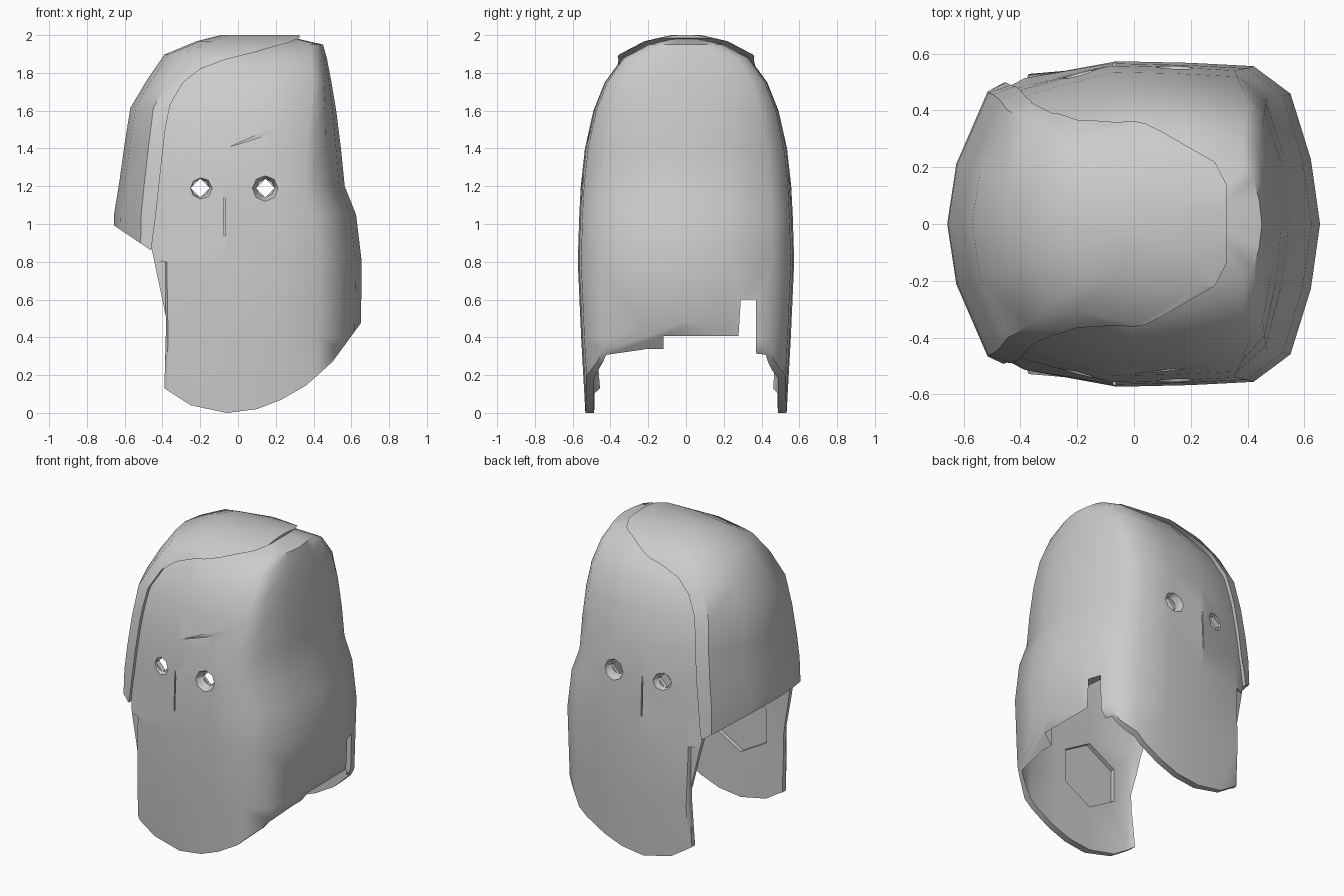
import bpy, bmesh, math
from mathutils import Matrix

if "Cube" in bpy.data.objects:
    bpy.data.objects.remove(bpy.data.objects["Cube"])

grey = bpy.data.materials.new("plain grey")
grey.use_nodes = True
grey.diffuse_color = (0.6, 0.6, 0.6, 1)
grey.node_tree.nodes["Principled BSDF"].inputs["Base Color"].default_value = (0.6, 0.6, 0.6, 1)

# Half of the rounded plan outline, from +x round to -x
PLAN = [(1, 0), (.95, .4), (.84, .8), (.64, .97), (.3, .99), (-.1, 1),
        (-.6, .95), (-.78, .79), (-.95, .36), (-1, 0)]
# Height, left x, right x, half depth
LEVELS = [(-.05, -.6, .64, .53), (.4, -.64, .65, .555), (.8, -.645, .655, .573),
          (1.05, -.635, .625, .565), (1.2, -.61, .565, .557), (1.4, -.582, .545, .535),
          (1.6, -.55, .52, .49), (1.75, -.46, .495, .43), (1.88, -.37, .47, .335),
          (1.95, -.2, .45, .2), (1.982, -.07, .31, .06)]


def ramp(value, start, end):
    return max(0.0, min(1.0, (value - start) / (end - start)))


def plan_at(z):
    """Plan outline at a height: squarer right shoulder, hollowed left temple."""
    points = []
    for u, v in PLAN:
        if u > .5:
            u += (1 - u) * .45 * ramp(z, 1.3, 1.75)
        elif u == -.6:
            v -= .09 * ramp(z, .5, 1.0)
        points.append((u, v))
    return points + [(u, -v) for u, v in points[-2:0:-1]]


def finish(name, bm):
    bmesh.ops.recalc_face_normals(bm, faces=bm.faces)
    mesh = bpy.data.meshes.new(name)
    bm.to_mesh(mesh)
    bm.free()
    ob = bpy.data.objects.new(name, mesh)
    bpy.context.collection.objects.link(ob)
    mesh.materials.append(grey)
    return ob


def dome(name, grow=0.0, lift=0.0, x_limit=9.0, y_limit=9.0):
    """Closed loft through the levels, grown or shrunk sideways."""
    bm = bmesh.new()
    rings = []
    for z, left, right, depth in LEVELS:
        mid, half = (left + right) / 2, max((right - left) / 2 + grow, .02)
        depth = max(depth + grow, .01)
        rings.append([bm.verts.new((min(x_limit, mid + half * u),
                                    max(-y_limit, min(y_limit, depth * v)),
                                    z + lift * max(z, 0) / 2)) for u, v in plan_at(z)])
    n = len(rings[0])
    for low, high in zip(rings, rings[1:]):
        for i in range(n):
            j = (i + 1) % n
            bm.faces.new((low[i], low[j], high[j], high[i]))
    bm.faces.new(rings[0])
    bm.faces.new(rings[-1])
    return finish(name, bm)


def prism(name, points, start=-1.0, end=1.0, upright=False):
    """Outline in x and z extruded along y, or in x and y extruded along z."""
    bm = bmesh.new()
    a, b = [[bm.verts.new((p, q, d) if upright else (p, d, q)) for p, q in points]
            for d in (start, end)]
    bm.faces.new(a)
    bm.faces.new(b)
    for i in range(len(a)):
        j = (i + 1) % len(a)
        bm.faces.new((a[i], a[j], b[j], b[i]))
    return finish(name, bm)


def polygon(cx, cz, radius, sides, turn=0.0):
    return [(cx + radius * math.cos(turn + math.tau * i / sides),
             cz + radius * math.sin(turn + math.tau * i / sides)) for i in range(sides)]


def carve(ob, cutter, operation="DIFFERENCE"):
    mod = ob.modifiers.new("carve", "BOOLEAN")
    mod.operation, mod.object, mod.solver = operation, cutter, "EXACT"
    bpy.context.view_layer.objects.active = ob
    bpy.ops.object.modifier_apply(modifier=mod.name)
    bpy.data.objects.remove(cutter)


def smooth(ob, degrees):
    bpy.ops.object.select_all(action="DESELECT")
    ob.select_set(True)
    bpy.context.view_layer.objects.active = ob
    bpy.ops.object.shade_smooth_by_angle(angle=math.radians(degrees))


# Main shell: two hanging cheek plates joined by the right wall and crown
shell = dome("shell")
carve(shell, dome("cavity", -.022, -.07, .55, .487))
carve(shell, prism("wall_notch", [(.5, .2), (.6, .2), (.6, .6), (.5, .6)], -.12, .37))
carve(shell, prism("shell_outline", [
    (-.39, .13), (-.25, .04), (-.06, 0), (.1, .02), (.23, .07), (.36, .145), (.5, .27),
    (.65, .475), (.7, .55), (.7, 2.1), (.1, 2.1), (-.05, 1.92), (-.25, 1.86), (-.41, 1.66),
    (-.45, 1.28), (-.48, .92), (-.455, .86), (-.38, .5)]), "INTERSECT")

for side in (-1, 1):
    # Left edge of each cheek plate thins towards its inner face
    carve(shell, prism("edge_taper", [(-.5, side * .47), (-.385, side * .497), (-.29, side * .7),
                                      (-.5, side * .7)], -.1, .8, upright=True))
    # Shallow six-sided recess inside the plate
    y0, y1 = sorted((side * .4, side * .515))
    carve(shell, prism("cheek_recess", polygon(-.06, .52, .22, 6, math.pi / 6), y0, y1))
    # Narrow centre seam
    y0, y1 = sorted((side * .552, side * .7))
    carve(shell, prism("nose_seam", [(-.074, .94), (-.066, .94), (-.066, 1.2), (-.074, 1.2)], y0, y1))

# Eye holes with flared sockets on both plates
for x in (-.2, .145):
    carve(shell, prism("eye_hole", polygon(x, 1.19, .05, 4)))
    for side in (-1, 1):
        bm = bmesh.new()
        bmesh.ops.create_cone(bm, cap_ends=True, segments=8, radius1=.048, radius2=.1, depth=.12,
                              matrix=Matrix.Translation((x, side * .565, 1.19))
                              @ Matrix.Rotation(-side * math.pi / 2, 4, "X"))
        carve(shell, finish("eye_socket", bm))

# Brow crease on the front
carve(shell, prism("brow_crease", [(-.04, 1.41), (.12, 1.46), (.3, 1.54), (.12, 1.48)], -.7, -.508))
smooth(shell, 48)

# Swept cap over the crown and left side
cap = dome("cap", .02, .018)
carve(cap, dome("cap_hollow", -.025, -.03))
carve(cap, prism("cap_outline", [
    (-.7, 1.03), (-.66, .995), (-.46, .86), (-.435, 1.05), (-.41, 1.28), (-.385, 1.5),
    (-.36, 1.63), (-.29, 1.75), (-.2, 1.82), (-.07, 1.87), (.1, 1.912), (.2, 1.942),
    (.28, 1.965), (.325, 1.985), (.325, 2.1), (-.7, 2.1)]), "INTERSECT")
smooth(cap, 40)
